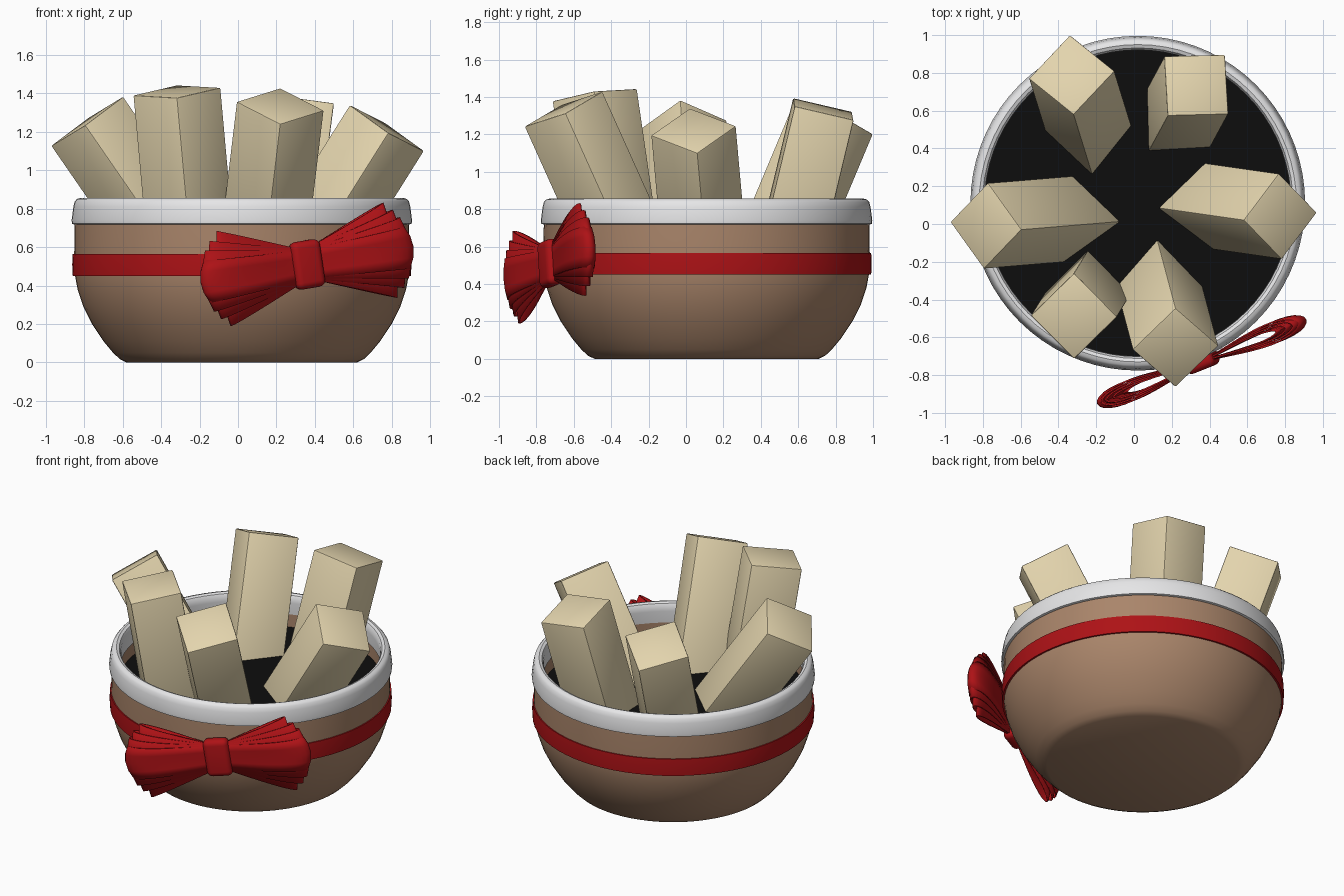
import bpy, bmesh, math
from mathutils import Vector, Matrix

if "Cube" in bpy.data.objects:
    bpy.data.objects.remove(bpy.data.objects["Cube"])


def mat(name, r, g, b):
    m = bpy.data.materials.new(name)
    m.diffuse_color = (r, g, b, 1)
    m.use_nodes = True
    m.node_tree.nodes["Principled BSDF"].inputs["Base Color"].default_value = m.diffuse_color
    return m


BROWN = mat("clay brown", 0.40, 0.235, 0.145)
WHITE = mat("rim white", 0.80, 0.80, 0.81)
RED = mat("ribbon red", 0.42, 0.006, 0.008)
BLACK = mat("filling black", 0.004, 0.004, 0.004)
CREAM = mat("block cream", 0.77, 0.66, 0.42)
CX, CY = 0.02, 0.11          # bowl axis


def finish(name, bm, material, matrix=Matrix(), angle=35):
    bmesh.ops.recalc_face_normals(bm, faces=bm.faces)
    me = bpy.data.meshes.new(name)
    bm.to_mesh(me)
    bm.free()
    me.materials.append(material)
    ob = bpy.data.objects.new(name, me)
    ob.matrix_world = matrix
    bpy.context.collection.objects.link(ob)
    bpy.ops.object.select_all(action='DESELECT')
    ob.select_set(True)
    bpy.context.view_layer.objects.active = ob
    bpy.ops.object.shade_smooth_by_angle(angle=math.radians(angle))
    return ob


def lathe(name, profile, material, closed=False):
    bm = bmesh.new()
    vs = [bm.verts.new((r, 0, z)) for r, z in profile]
    es = [bm.edges.new(p) for p in zip(vs, vs[1:])]
    if closed:
        es.append(bm.edges.new((vs[-1], vs[0])))
    bmesh.ops.spin(bm, geom=vs + es, cent=(0, 0, 0), axis=(0, 0, 1),
                   angle=math.tau, steps=72)
    bmesh.ops.remove_doubles(bm, verts=bm.verts, dist=1e-4)
    return finish(name, bm, material, Matrix.Translation((CX, CY, 0)))


# Bowl, rim, filling and ribbon band
lathe("bowl", [(0, 0), (0.60, 0), (0.635, 0.017), (0.67, 0.05), (0.72, 0.11), (0.78, 0.20),
               (0.825, 0.29), (0.855, 0.38), (0.868, 0.45), (0.873, 0.53), (0.870, 0.74),
               (0.82, 0.74), (0.82, 0.58)], BROWN)
lathe("rim", [(0.872, 0.718), (0.884, 0.722), (0.886, 0.74), (0.877, 0.81), (0.870, 0.838),
              (0.858, 0.851), (0.84, 0.856), (0.822, 0.849), (0.812, 0.83), (0.810, 0.80),
              (0.815, 0.72)], WHITE, closed=True)
lathe("filling", [(0, 0.63), (0.825, 0.63)], BLACK)
lathe("ribbon_band", [(0.866, 0.45), (0.880, 0.45), (0.883, 0.51), (0.880, 0.565),
                      (0.866, 0.565)], RED, closed=True)

# Leaning blocks: top-face centre, lean (dx, dy per unit height), diagonal of the top face
SIDE, LENGTH = 0.325, 0.92
BLOCKS = [
    ("block_left", (-0.785, -0.01, 1.255), (-0.69, -0.057), (0.37, -0.04)),
    ("block_right", (0.775, 0.04, 1.22), (0.63, -0.09), (0.39, 0.04)),
    ("block_back_left", (-0.33, 0.79, 1.29), (-0.13, 0.42), (-0.02, 0.42)),
    ("block_back_right", (0.33, 0.735, 1.335), (0.13, 0.24), (0.30, 0.32)),
    ("block_front_left", (-0.318, -0.488, 1.41), (-0.09, -0.146), (0, 0.48)),
    ("block_front_right", (0.22, -0.655, 1.335), (0.12, -0.45), (0, 0.41)),
]
for name, top, (sx, sy), (dx, dy) in BLOCKS:
    up = Vector((sx, sy, 1)).normalized()
    diag = Vector((dx, dy, -(sx * dx + sy * dy))).normalized()
    side = up.cross(diag)
    u, v = (diag + side).normalized(), (side - diag).normalized()
    m = Matrix((u, v, up)).transposed().to_4x4()
    m.translation = Vector(top)
    bm = bmesh.new()
    bmesh.ops.create_cube(bm, size=1, matrix=Matrix.Translation((0, 0, -LENGTH / 2))
                          @ Matrix.Diagonal((SIDE, SIDE, LENGTH, 1)))
    bmesh.ops.bevel(bm, geom=bm.edges[:], offset=0.008, segments=2, affect='EDGES', profile=0.5)
    finish(name, bm, CREAM, m)

# Bow frame: tangent to the bowl, tilted so its right side is higher
A = math.radians(22)
BOW = (Matrix.Translation((CX + 0.905 * math.sin(A), CY - 0.905 * math.cos(A), 0.51))
       @ Matrix.Rotation(A, 4, 'Z') @ Matrix.Rotation(math.radians(-9), 4, 'Y'))


def bow_loop(name, sign, length, height, depth):
    """Teardrop ribbon loop, widening from the knot to the tip."""
    bm = bmesh.new()
    n, rows = 32, []
    for i in range(n + 1):
        t = math.tau * i / n
        f = (1 - math.cos(t)) / 2                 # 0 at knot, 1 at tip
        y = depth * 1.3 * math.sin(t) * f ** 0.9
        h = 0.075 + (height - 0.075) * f
        rows.append([bm.verts.new((sign * length * f * (1 - 0.06 * w * w), y, w * h))
                     for w in (-1, -0.5, 0, 0.5, 1)])
    for a, b in zip(rows, rows[1:]):
        for j in range(4):
            bm.faces.new((a[j], a[j + 1], b[j + 1], b[j]))
    ob = finish(name, bm, RED, BOW, 50)
    s = ob.modifiers.new("thickness", 'SOLIDIFY')
    s.thickness, s.offset = 0.009, 0


# Nested loops: the longest is the narrowest and deepest
for label, sign in (("left", -1), ("right", 1)):
    for k, (length, height, depth) in enumerate([(0.60, 0.11, 0.062), (0.585, 0.16, 0.050),
                                                 (0.55, 0.205, 0.038), (0.50, 0.25, 0.026)]):
        bow_loop(f"bow_loop_{label}_{k + 1}", sign, length, height, depth)

# Knot
bm = bmesh.new()
bmesh.ops.create_cube(bm, size=1, matrix=Matrix.Diagonal((0.165, 0.085, 0.25, 1)))
bmesh.ops.bevel(bm, geom=bm.edges[:], offset=0.035, segments=5, affect='EDGES', profile=0.5)
finish("bow_knot", bm, RED, BOW)
